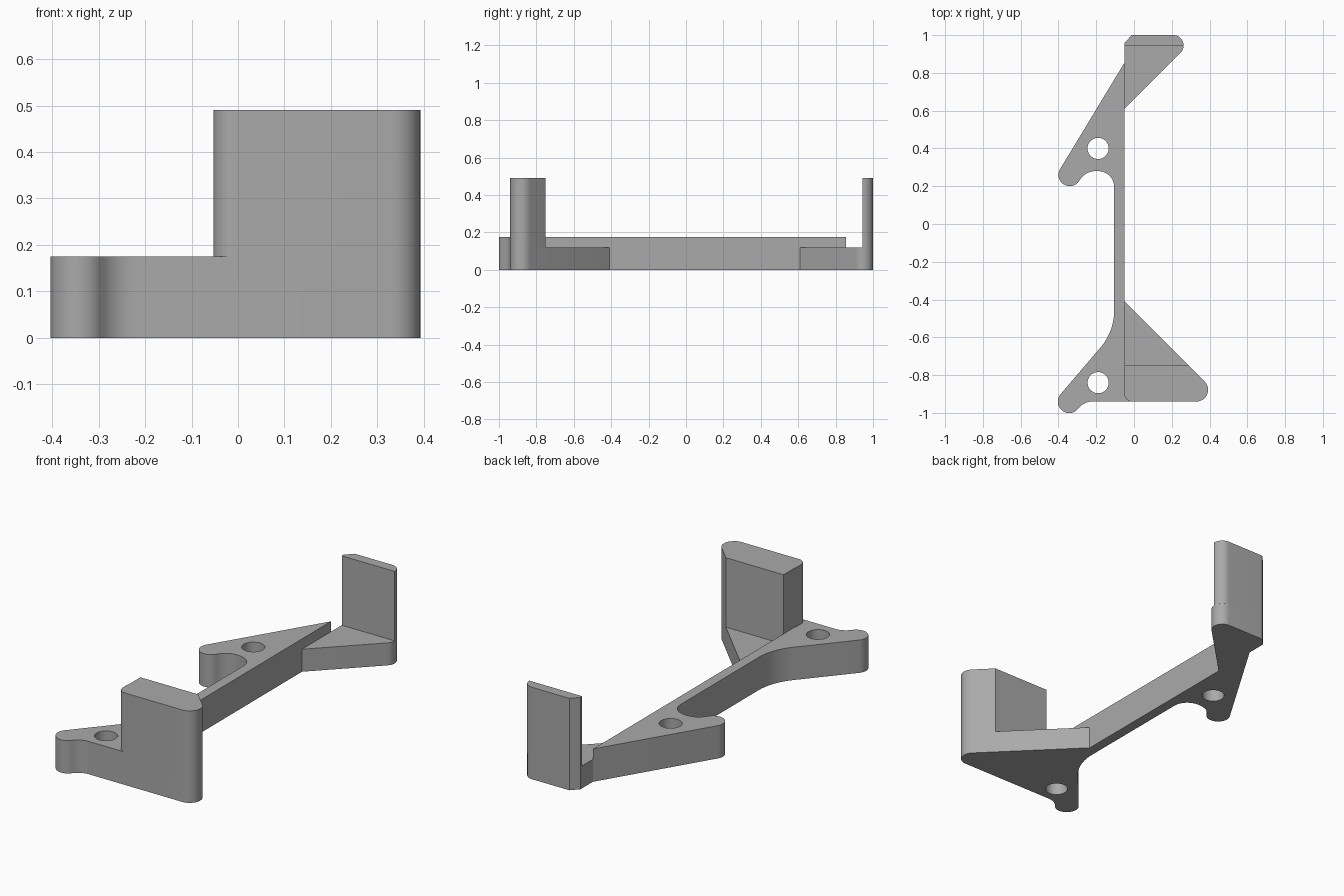
import bpy
import bmesh
from math import cos, sin, pi, radians
from mathutils import Vector

cube = bpy.data.objects.get("Cube")
if cube:
    bpy.data.objects.remove(cube, do_unlink=True)

grey = bpy.data.materials.new("plain_grey")
grey.use_nodes = True
COLOUR = (0.4, 0.4, 0.4, 1)
grey.diffuse_color = COLOUR
grey.node_tree.nodes["Principled BSDF"].inputs["Base Color"].default_value = COLOUR


def fillet(corners, steps=12):
    """Round every (x, y, radius) corner of a closed outline."""
    out = []
    pts = [Vector(c[:2]) for c in corners]
    for i, p in enumerate(pts):
        r = corners[i][2] if len(corners[i]) > 2 else 0
        if not r:
            out.append(p)
            continue
        a = (pts[i - 1] - p).normalized()
        b = (pts[(i + 1) % len(pts)] - p).normalized()
        half = a.angle(b) / 2
        centre = p + (a + b).normalized() * (r / sin(half))
        reach = r * cos(half) / sin(half)
        start, end = p + a * reach - centre, p + b * reach - centre
        sweep = start.angle_signed(end)
        for k in range(steps + 1):
            t = -sweep * k / steps
            out.append(centre + Vector((start.x * cos(t) - start.y * sin(t),
                                        start.x * sin(t) + start.y * cos(t))))
    return out


def circle(x, y, r, n=40):
    return [Vector((x + r * cos(2 * pi * k / n), y + r * sin(2 * pi * k / n)))
            for k in range(n)]


def plate(name, outline, bottom, top, holes=()):
    """Extrude a filled outline, with holes, between two heights."""
    curve = bpy.data.curves.new(name, "CURVE")
    curve.dimensions = "2D"
    curve.fill_mode = "BOTH"
    curve.extrude = (top - bottom) / 2
    for loop in [fillet(outline), *holes]:
        spline = curve.splines.new("POLY")
        spline.points.add(len(loop) - 1)
        for point, p in zip(spline.points, loop):
            point.co = (p.x, p.y, 0, 1)
        spline.use_cyclic_u = True
    obj = bpy.data.objects.new(name, curve)
    bpy.context.collection.objects.link(obj)
    bpy.ops.object.select_all(action="DESELECT")
    obj.select_set(True)
    bpy.context.view_layer.objects.active = obj
    bpy.ops.object.convert(target="MESH")
    obj = bpy.context.object
    # weld caps to walls and set the plate at its height
    bm = bmesh.new()
    bm.from_mesh(obj.data)
    bmesh.ops.remove_doubles(bm, verts=bm.verts, dist=0.0002)
    bmesh.ops.translate(bm, verts=bm.verts, vec=(0, 0, (top + bottom) / 2))
    bmesh.ops.recalc_face_normals(bm, faces=bm.faces)
    bm.to_mesh(obj.data)
    bm.free()
    obj.data.materials.clear()
    obj.data.materials.append(grey)
    bpy.ops.object.shade_smooth_by_angle(angle=radians(30))
    return obj


EDGE = -0.05      # line where the bar meets the shelves
SHELF, BAR, WALL = 0.12, 0.175, 0.49

# mounting bar with two screw feet
plate("mounting_bar", [
    (-0.428, -0.947, 0.059), (-0.336, -1.025, 0.059), (-0.263, -0.94, 0.09),
    (-0.013, -0.94), (-0.013, -0.75), (EDGE, -0.75), (EDGE, 0.855),
    (-0.422, 0.240, 0.059), (-0.320, 0.178, 0.059), (-0.259, 0.28, 0.1),
    (-0.105, 0.28, 0.085), (-0.105, -0.569, 0.3),
], 0, BAR, [circle(-0.19, 0.4, 0.056), circle(-0.19, -0.84, 0.056)])

# front support: triangular shelf and thick upright
plate("front_shelf", [
    (-0.013, -0.94), (0.48, -0.94, 0.062), (EDGE, -0.41), (EDGE, -0.75),
    (-0.013, -0.75),
], 0, SHELF)
plate("front_upright", [
    (-0.053, -0.94, 0.045), (0.48, -0.94, 0.062), (0.29, -0.75),
    (EDGE, -0.75), (EDGE, -0.84), (-0.053, -0.86),
], SHELF, WALL)

# back support: slanted shelf and thin upright
plate("back_shelf", [
    (EDGE, 0.61), (0.34, 1.0, 0.055), (-0.012, 1.0), (EDGE, 0.96),
], 0, SHELF)
plate("back_upright", [
    (EDGE, 0.945), (0.262, 0.945), (0.262, 1.0, 0.054), (-0.012, 1.0),
    (EDGE, 0.96),
], SHELF, WALL)
